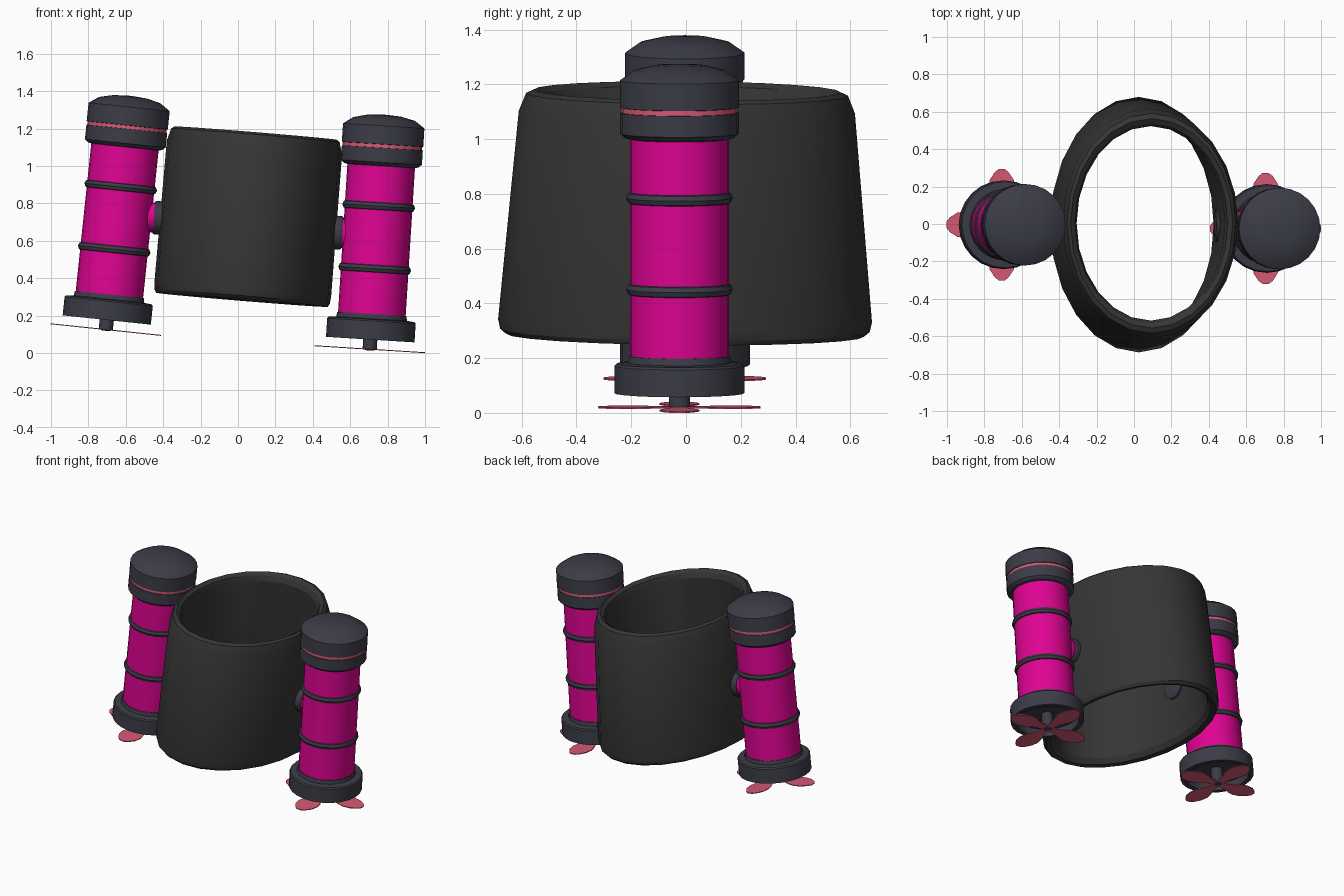
import bpy, bmesh, math
from mathutils import Matrix, Vector

if "Cube" in bpy.data.objects:
    bpy.data.objects.remove(bpy.data.objects["Cube"])


def material(name, rgb):
    m = bpy.data.materials.new(name)
    m.diffuse_color = (*rgb, 1)
    m.use_nodes = True
    m.node_tree.nodes["Principled BSDF"].inputs["Base Color"].default_value = m.diffuse_color
    return m


MAGENTA = material("magenta", (0.74, 0.001, 0.29))
DARK = material("dark_slate", (0.045, 0.045, 0.063))
BLACK = material("charcoal", (0.036, 0.036, 0.038))
RED = material("rose", (0.68, 0.10, 0.18))


def finish(name, bm, mat, matrix, angle=24):
    bmesh.ops.recalc_face_normals(bm, faces=bm.faces)
    me = bpy.data.meshes.new(name)
    bm.to_mesh(me)
    bm.free()
    me.materials.append(mat)
    ob = bpy.data.objects.new(name, me)
    bpy.context.collection.objects.link(ob)
    ob.matrix_world = matrix
    bpy.ops.object.select_all(action='DESELECT')
    ob.select_set(True)
    bpy.context.view_layer.objects.active = ob
    bpy.ops.object.shade_smooth_by_angle(angle=math.radians(angle))
    return ob


def loft(name, profile, mat, matrix, n=24, closed=False):
    """Stack elliptical rings (z, rx, ry); cap the ends or join them."""
    bm = bmesh.new()
    rings = [[bm.verts.new((rx * math.cos(2 * math.pi * i / n),
                            ry * math.sin(2 * math.pi * i / n), z))
              for i in range(n)] for z, rx, ry in profile]
    pairs = list(zip(rings, rings[1:]))
    if closed:
        pairs.append((rings[-1], rings[0]))
    else:
        bm.faces.new(rings[0])
        bm.faces.new(rings[-1])
    for a, b in pairs:
        for i in range(n):
            j = (i + 1) % n
            bm.faces.new((a[i], a[j], b[j], b[i]))
    return finish(name, bm, mat, matrix)


def turned(name, profile, mat, matrix, n=24, closed=False):
    return loft(name, [(z, r, r) for z, r in profile], mat, matrix, n, closed)


# Central oval collar, narrowing towards the top
tilt = Matrix.Translation((0.058, 0, 0.735)) @ Matrix.Rotation(math.radians(4.7), 4, 'Y') \
    @ Matrix.Rotation(math.radians(-0.5), 4, 'X')
loft("oval_collar", [
    (-.452, .46, .655), (-.435, .47, .675), (-.40, .474, .683),
    (.365, .470, .614), (.43, .452, .588), (.4425, .435, .56),
    (.425, .41, .535), (.39, .398, .52), (-.41, .403, .605), (-.445, .425, .63)],
    BLACK, tilt, 24, True)


def thruster(side, base, degrees):
    m = Matrix.Translation(base) @ Matrix.Rotation(math.radians(degrees), 4, 'Y')

    # Main tube and its two bands
    turned(side + "_tube", [(.17, .181), (1.0, .181)], MAGENTA, m)
    for k, z in enumerate((.43, .765)):
        band = [(z + .024 * math.sin(a * math.pi / 4), .171 + .024 * math.cos(a * math.pi / 4))
                for a in range(8)]
        turned(f"{side}_band_{k + 1}", band, DARK, m, 24, True)

    # Base guard, recessed underneath
    turned(side + "_base_guard", [
        (.10, .02), (.10, .205), (.05, .205), (.05, .237), (.15, .237), (.158, .23),
        (.162, .19), (.187, .185), (.187, .02)], DARK, m)

    # Neck, coloured seal and domed cap
    turned(side + "_neck", [(.98, .18), (.985, .20), (1.0, .217), (1.077, .217), (1.08, .20)],
           DARK, m)
    turned(side + "_seal", [(1.07, .213), (1.10, .213)], RED, m)
    turned(side + "_cap", [(1.092, .20), (1.097, .218), (1.195, .218), (1.232, .165),
                           (1.25, .09), (1.255, .01)], DARK, m)

    # Propeller shaft and four flat blades
    turned(side + "_shaft", [(-.008, .02), (.0, .038), (.12, .038)], DARK, m, 16)
    outline = [(.02, .024), (.08, .034), (.14, .062), (.19, .073), (.24, .064), (.28, .038), (.297, .016)]
    outline += [(x, -y) for x, y in reversed(outline)]
    bm = bmesh.new()
    for k in range(4):
        rot = Matrix.Rotation(k * math.pi / 2, 3, 'Z')
        lo, hi = ([bm.verts.new(rot @ Vector((x, y, z))) for x, y in outline] for z in (-.004, .001))
        bm.faces.new(lo)
        bm.faces.new(hi)
        for i in range(len(lo)):
            j = (i + 1) % len(lo)
            bm.faces.new((lo[i], lo[j], hi[j], hi[i]))
    finish(side + "_propeller", bm, RED, m)


thruster("left", (-.707, -.004, .127), 6.0)
thruster("right", (.704, -.024, .022), 3.6)

# Pivot joints between collar and tubes
for side, s in (("left", -1), ("right", 1)):
    m = tilt @ Matrix.Translation((0, -.008, -.052)) @ Matrix.Rotation(s * math.pi / 2, 4, 'Y')
    turned(side + "_pivot", [(.38, .07), (.385, .088), (.495, .09), (.505, .085)], DARK, m)
    turned(side + "_pivot_pin", [(.48, .08), (.60, .08)], MAGENTA, m)
